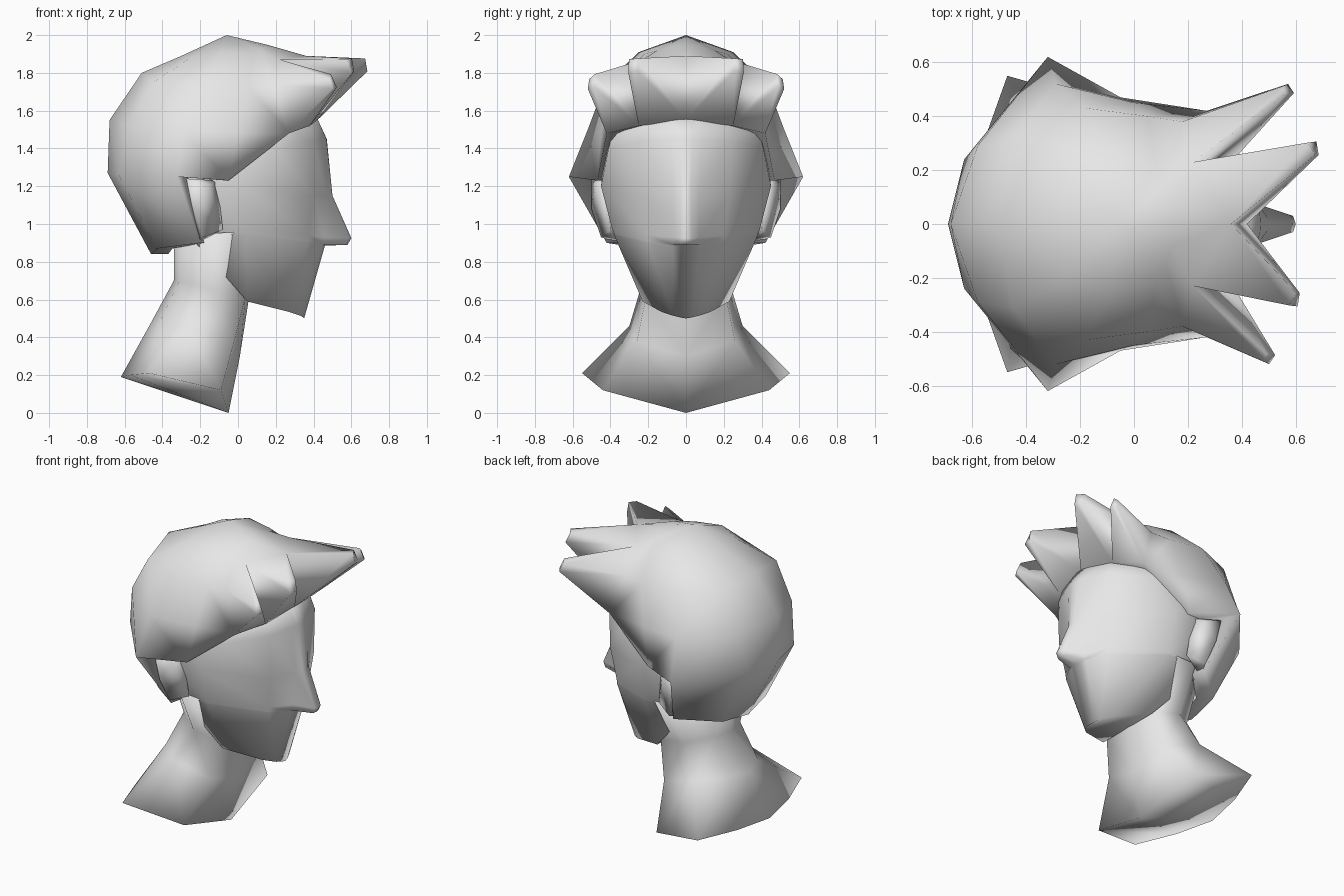
import bpy, bmesh
from mathutils import Vector

if "Cube" in bpy.data.objects:
    bpy.data.objects.remove(bpy.data.objects["Cube"])

grey = bpy.data.materials.new("plain_grey")
grey.use_nodes = True
grey.diffuse_color = (0.8, 0.8, 0.8, 1)
grey.node_tree.nodes["Principled BSDF"].inputs["Base Color"].default_value = (0.8, 0.8, 0.8, 1)


def finish(bm, name):
    bmesh.ops.recalc_face_normals(bm, faces=bm.faces)
    mesh = bpy.data.meshes.new(name)
    bm.to_mesh(mesh)
    bm.free()
    mesh.materials.append(grey)
    mesh.shade_smooth()
    bpy.context.collection.objects.link(bpy.data.objects.new(name, mesh))


def skin(rings):
    """Join half rings (running along +y) and weld on their mirror image."""
    bm = bmesh.new()
    for side in (1, -1):
        grid = [[bm.verts.new((x, side * y, z)) for x, y, z in ring] for ring in rings]
        for a, b in zip(grid, grid[1:]):
            for i in range(min(len(a), len(b)) - 1):
                bm.faces.new((a[i], a[i + 1], b[i + 1], b[i]))
    bmesh.ops.remove_doubles(bm, verts=bm.verts, dist=0.001)
    return bm


def solid(name, rings):
    bm = skin(rings)
    bmesh.ops.holes_fill(bm, edges=[e for e in bm.edges if e.is_boundary], sides=0)
    bmesh.ops.triangulate(bm, faces=[f for f in bm.faces if len(f.verts) > 4])
    finish(bm, name)


# Neck, flaring to the shoulders; each ring runs front to back
solid("neck", [
    [(-.05, 0, 0), (-.09, .44, .12), (-.47, .55, .21), (-.57, .27, .2), (-.62, 0, .19)],
    [(.01, 0, .3), (-.02, .26, .38), (-.27, .30, .46), (-.42, .16, .47), (-.47, 0, .46)],
    [(.06, 0, .62), (.04, .21, .62), (-.16, .24, .66), (-.31, .13, .7), (-.34, 0, .7)],
    [(.06, 0, .96), (.05, .37, .96), (-.16, .38, .95), (-.31, .24, .95), (-.34, 0, .95)],
])

# Head from jaw to crown, with the nose drawn out of the face
solid("head", [
    [(.35, 0, .5), (.345, .03, .505), (.33, .07, .515), (.27, .13, .535), (.05, .23, .59),
     (-.12, .18, .84), (-.3, 0, .9)],
    [(.46, 0, .885), (.455, .03, .885), (.44, .07, .885), (.37, .2, .9), (.04, .38, .94),
     (-.26, .32, .94), (-.34, 0, .94)],
    [(.58, 0, .89), (.575, .03, .89), (.45, .07, .89), (.37, .2, .91), (.04, .38, .95),
     (-.27, .33, .95), (-.34, 0, .95)],
    [(.6, 0, .925), (.59, .03, .925), (.455, .07, .93), (.375, .2, .94), (.04, .39, .97),
     (-.28, .34, .97), (-.35, 0, .97)],
    [(.5, 0, 1.15), (.495, .025, 1.15), (.47, .07, 1.15), (.4, .23, 1.15), (.05, .45, 1.2),
     (-.3, .42, 1.2), (-.45, 0, 1.2)],
    [(.47, 0, 1.45), (.468, .03, 1.45), (.455, .08, 1.45), (.4, .24, 1.44), (.19, .41, 1.4),
     (-.3, .42, 1.45), (-.5, 0, 1.45)],
    [(.41, 0, 1.58), (.41, .03, 1.58), (.4, .08, 1.575), (.37, .22, 1.55), (.18, .38, 1.53),
     (-.3, .35, 1.6), (-.4, 0, 1.6)],
])

# Hair cap; each ring runs back to front, lower rings stop at the hairline
hair = skin([
    [(-.06, 0, 2)] * 7,
    [(-.3, 0, 1.89), (-.25, .19, 1.88), (-.09, .25, 1.91), (.08, .22, 1.9),
     (.12, .15, 1.92), (.14, .08, 1.94), (.15, 0, 1.95)],
    [(-.51, 0, 1.8), (-.45, .31, 1.75), (-.18, .43, 1.74), (.05, .4, 1.73),
     (.18, .38, 1.74), (.22, .23, 1.87), (.36, 0, 1.89)],
    [(-.68, 0, 1.55), (-.58, .29, 1.52), (-.29, .52, 1.5), (0, .45, 1.48),
     (.27, .42, 1.48), (.38, .25, 1.52), (.42, 0, 1.55)],
    [(-.69, 0, 1.27), (-.63, .24, 1.26), (-.32, .62, 1.25), (-.05, .47, 1.23),
     (.27, .42, 1.48)],
    [(-.46, 0, .84), (-.43, .23, .87), (-.2, .42, .9)],
])
# Turn the hair edge inwards to meet the head
rim = bmesh.ops.extrude_edge_only(hair, edges=[e for e in hair.edges if e.is_boundary])
for v in rim["geom"]:
    if isinstance(v, bmesh.types.BMVert):
        v.co = v.co.lerp(Vector((-.1, 0, v.co.z)), .25)
# Pull the fringe faces out into four tapering spikes
spikes = []
for side, reach in ((1, .07), (-1, 0)):
    for base, tip in (((.3, .13, 1.71), (.6, .28, 1.84)), ((.26, .32, 1.65), (.5, .5, 1.75))):
        root = Vector((base[0], side * base[1], base[2]))
        face = min(hair.faces, key=lambda f: (f.calc_center_median() - root).length)
        spikes.append((face, Vector((tip[0] + reach, side * tip[1], tip[2]))))
for face, tip in spikes:
    end = bmesh.ops.extrude_discrete_faces(hair, faces=[face])["faces"][0]
    middle = end.calc_center_median()
    for v in end.verts:
        v.co = tip + (v.co - middle) * .2
finish(hair, "hair")

# Ears tucked under the hair
for side, word in ((1, "left"), (-1, "right")):
    ear = bmesh.new()
    for x, y, z in ((-.11, .42, 1.23), (-.27, .5, 1.24), (-.23, .5, 1.08), (-.08, .4, .97),
                    (-.19, .45, .93), (-.22, .36, .9), (-.3, .38, 1.2), (-.16, .48, 1.2)):
        ear.verts.new((x, side * y, z))
    bmesh.ops.convex_hull(ear, input=ear.verts)
    finish(ear, word + "_ear")
